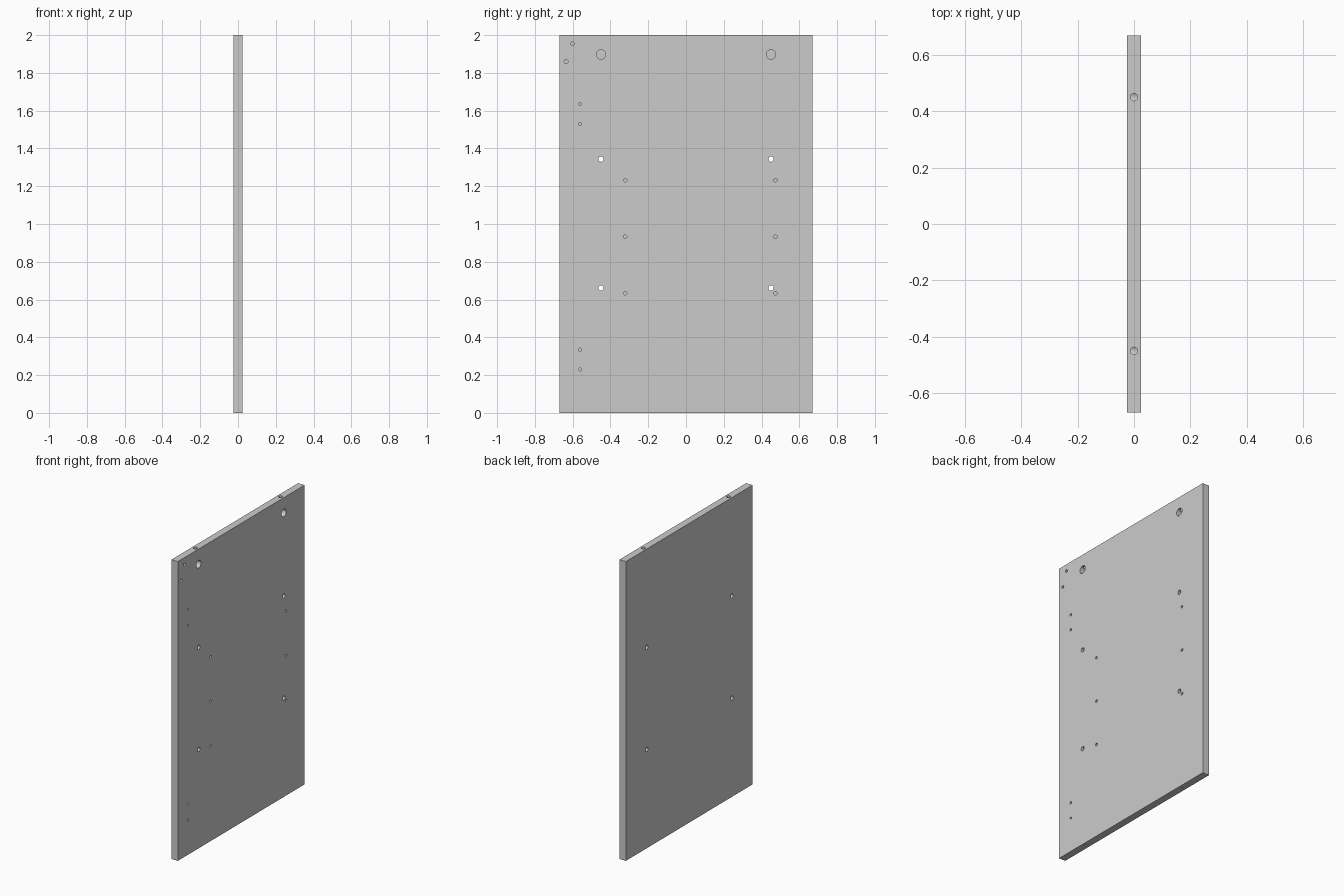
import bpy, bmesh
from mathutils import Matrix, Vector

if "Cube" in bpy.data.objects:
    bpy.data.objects.remove(bpy.data.objects["Cube"])

T, W, H = 0.048, 1.338, 2.0      # thickness (x), width (y), height (z)
FACE = T / 2                     # drilled face is +x


def add_drill(bm, start, end, radius, sides=32):
    """Add a cylinder running from start to end."""
    a, b = Vector(start), Vector(end)
    d = b - a
    rot = d.to_track_quat('Z', 'Y').to_matrix().to_4x4()
    bmesh.ops.create_cone(bm, cap_ends=True, segments=sides, radius1=radius,
                          radius2=radius, depth=d.length,
                          matrix=Matrix.Translation((a + b) / 2) @ rot)


def make_object(name, bm):
    mesh = bpy.data.meshes.new(name)
    bm.to_mesh(mesh)
    bm.free()
    ob = bpy.data.objects.new(name, mesh)
    bpy.context.collection.objects.link(ob)
    return ob


def face_hole(bm, y, z, radius, depth):
    add_drill(bm, (FACE + 0.02, y, z), (FACE - depth, y, z), radius)


# Board
bm = bmesh.new()
bmesh.ops.create_cube(bm, size=1, matrix=Matrix.Translation((0, 0, H / 2))
                      @ Matrix.Diagonal((T, W, H, 1)))
panel = make_object("side_panel", bm)

# Holes drilled into the face
face = bmesh.new()
for y in (-0.45, 0.45):
    face_hole(face, y, 1.898, 0.025, 0.039)          # cam fitting pocket
    for z in (1.343, 0.661):
        face_hole(face, y, z, 0.014, T + 0.02)       # through hole
for y in (-0.322, 0.474):
    for z in (1.232, 0.933, 0.633):
        face_hole(face, y, z, 0.009, 0.035)          # shelf pin hole
for y, z in ((-0.601, 1.954), (-0.635, 1.86)):
    face_hole(face, y, z, 0.01, 0.035)               # corner fitting hole
for z in (1.635, 1.53, 0.335, 0.23):
    face_hole(face, -0.56, z, 0.008, 0.035)          # hinge plate hole

# Bores in the top and bottom edges
bores = bmesh.new()
for y in (-0.45, 0.45):
    add_drill(bores, (0, y, H + 0.02), (0, y, 1.898), 0.013)
    add_drill(bores, (0, y, -0.02), (0, y, 0.1), 0.008)

# Cut the holes and apply
cutters = [make_object("face_hole_cutter", face),
           make_object("edge_bore_cutter", bores)]
for c in cutters:
    c.hide_render = True
    mod = panel.modifiers.new("holes", 'BOOLEAN')
    mod.operation = 'DIFFERENCE'
    mod.solver = 'EXACT'
    mod.object = c

bpy.context.view_layer.objects.active = panel
panel.select_set(True)
for mod in list(panel.modifiers):
    bpy.ops.object.modifier_apply(modifier=mod.name)
for c in cutters:
    bpy.data.objects.remove(c, do_unlink=True)

bpy.ops.object.shade_smooth_by_angle()
